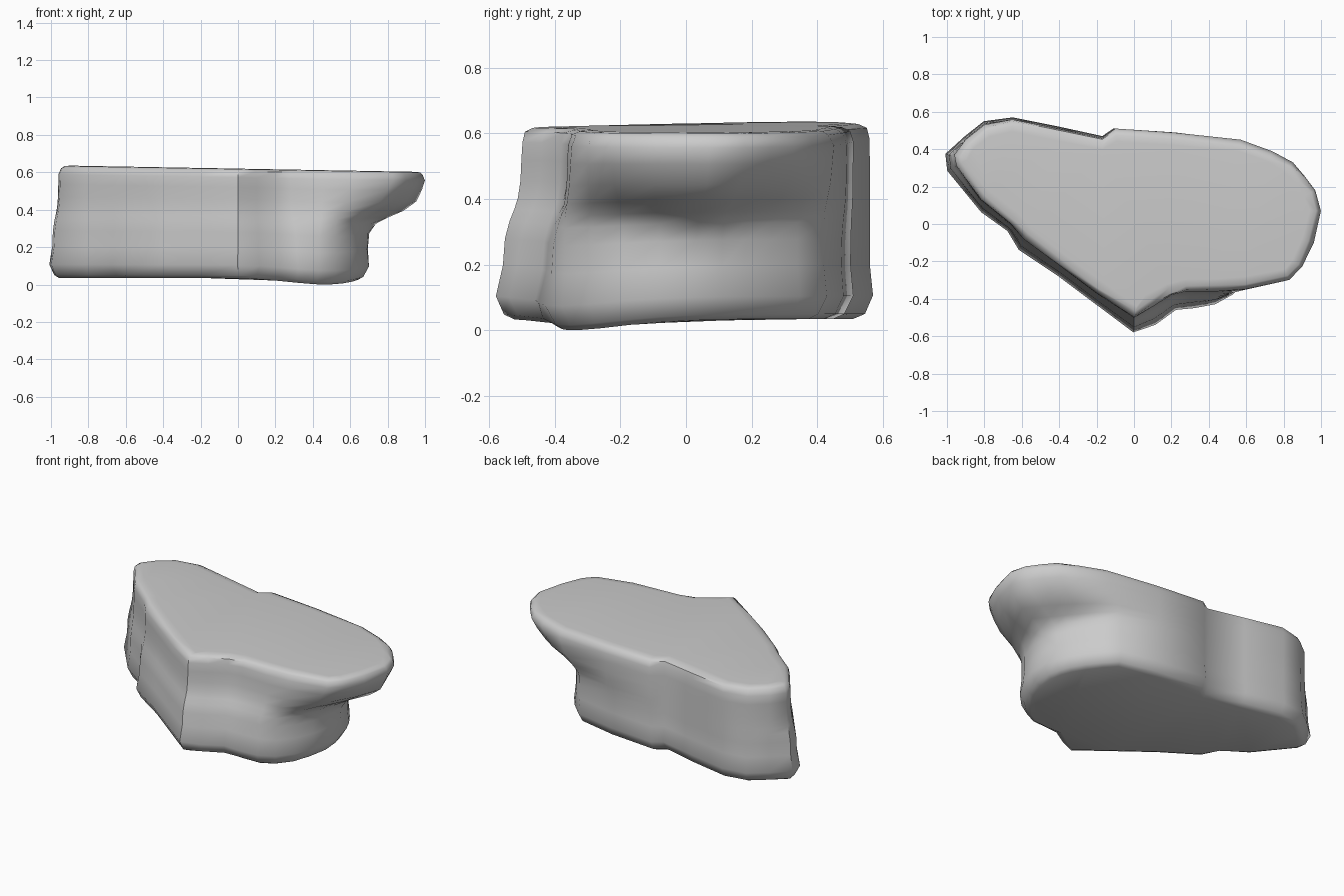
import bpy, bmesh, math, random
from mathutils import Vector

random.seed(4)
cube = bpy.data.objects.get("Cube")
if cube:
    bpy.data.objects.remove(cube)

stone = bpy.data.materials.new("grey stone")
stone.use_nodes = True
colour = (0.6, 0.6, 0.6, 1)
stone.diffuse_color = colour
stone.node_tree.nodes["Principled BSDF"].inputs["Base Color"].default_value = colour

# Outline of the slab, counter-clockwise: top x, top y, foot x, foot y
OUTLINE = [
    (0, -0.5, 0, -0.57), (0.1, -0.44, 0.11, -0.53), (0.2, -0.38, 0.22, -0.45),
    (0.28, -0.36, 0.32, -0.44), (0.45, -0.36, 0.43, -0.42), (0.6, -0.35, 0.52, -0.37),
    (0.83, -0.3, 0.6, -0.29), (0.9, -0.23, 0.66, -0.19), (0.96, -0.1, 0.69, -0.08),
    (1, 0.07, 0.69, 0.03), (0.97, 0.18, 0.67, 0.11), (0.91, 0.26, 0.64, 0.18),
    (0.85, 0.33, 0.59, 0.26), (0.74, 0.39, 0.53, 0.34), (0.57, 0.45, 0.45, 0.42),
    (0.22, 0.49, 0.2, 0.47), (-0.1, 0.51, -0.11, 0.5), (-0.17, 0.46, -0.17, 0.46),
    (-0.4, 0.51, -0.4, 0.51), (-0.65, 0.56, -0.65, 0.56), (-0.8, 0.53, -0.8, 0.54),
    (-0.9, 0.45, -0.9, 0.46), (-0.96, 0.37, -1, 0.37), (-0.95, 0.31, -0.99, 0.29),
    (-0.82, 0.13, -0.81, 0.07), (-0.66, 0, -0.67, -0.03), (-0.59, -0.08, -0.61, -0.13),
    (-0.4, -0.22, -0.4, -0.27), (-0.2, -0.37, -0.2, -0.42),
]
# Rings: height share, blend from foot to top outline, inset, chipping
RINGS = [
    (0, 0, 0.05, 0), (0.025, 0, 0.02, 0.006), (0.12, 0, -0.01, 0), (0.28, 0.02, 0, 0),
    (0.42, 0.05, 0, 0), (0.51, 0.18, 0, 0), (0.57, 0.4, 0, 0), (0.63, 0.65, 0, 0),
    (0.72, 0.86, 0, 0), (0.83, 0.95, 0, 0), (0.92, 1, 0, 0.002),
    (0.975, 1, 0.012, 0.006), (0.995, 1, 0.032, 0.008), (1, 1, 0.065, 0.006),
]


def inset_direction(index, column):
    """Unit vector pointing into the outline at one corner."""
    def corner(i):
        return Vector(OUTLINE[i % len(OUTLINE)][column:column + 2])
    along = corner(index + 1) - corner(index - 1)
    return Vector((-along.y, along.x)).normalized()


def ring_point(index, share, blend, inset, chip):
    tx, ty, fx, fy = OUTLINE[index]
    if tx > 0.5:
        # The underside of the lip is lowest in the middle of the right end
        blend = blend ** min(2.5, 1 + 5 * abs(ty - 0.05))
    else:
        # Elsewhere the foot flares out low down
        blend = blend ** 0.45
    flat = Vector((fx, fy)).lerp(Vector((tx, ty)), blend)
    inward = inset_direction(index, 0 if blend > 0.5 else 2)
    flat += inward * (inset + random.uniform(-chip, chip))
    # The foot sags under the front right bulge
    sag = math.exp(-12 * (flat - Vector((0.48, -0.36))).length_squared)
    floor = 0.037 - 0.035 * sag
    ceiling = 0.622 - 0.018 * flat.x
    return (flat.x, flat.y, floor + (ceiling - floor) * share)


# Loft the rings and close both ends
bm = bmesh.new()
count = len(OUTLINE)
loops = [[bm.verts.new(ring_point(i, *ring)) for i in range(count)] for ring in RINGS]
for lower, upper in zip(loops, loops[1:]):
    for i in range(count):
        j = (i + 1) % count
        bm.faces.new((lower[i], lower[j], upper[j], upper[i]))
caps = [bm.faces.new(loops[0][::-1]), bm.faces.new(loops[-1])]
bmesh.ops.triangulate(bm, faces=caps)

# Stand on the ground
lowest = min(v.co.z for v in bm.verts)
bmesh.ops.translate(bm, vec=(0, 0, -lowest), verts=bm.verts)
mesh = bpy.data.meshes.new("rock_slab")
bm.to_mesh(mesh)
bm.free()
mesh.materials.append(stone)
rock = bpy.data.objects.new("rock_slab", mesh)
bpy.context.collection.objects.link(rock)

# Smooth sides with the sharp corners kept
bpy.context.view_layer.objects.active = rock
rock.select_set(True)
bpy.ops.object.shade_smooth_by_angle(angle=math.radians(50))
